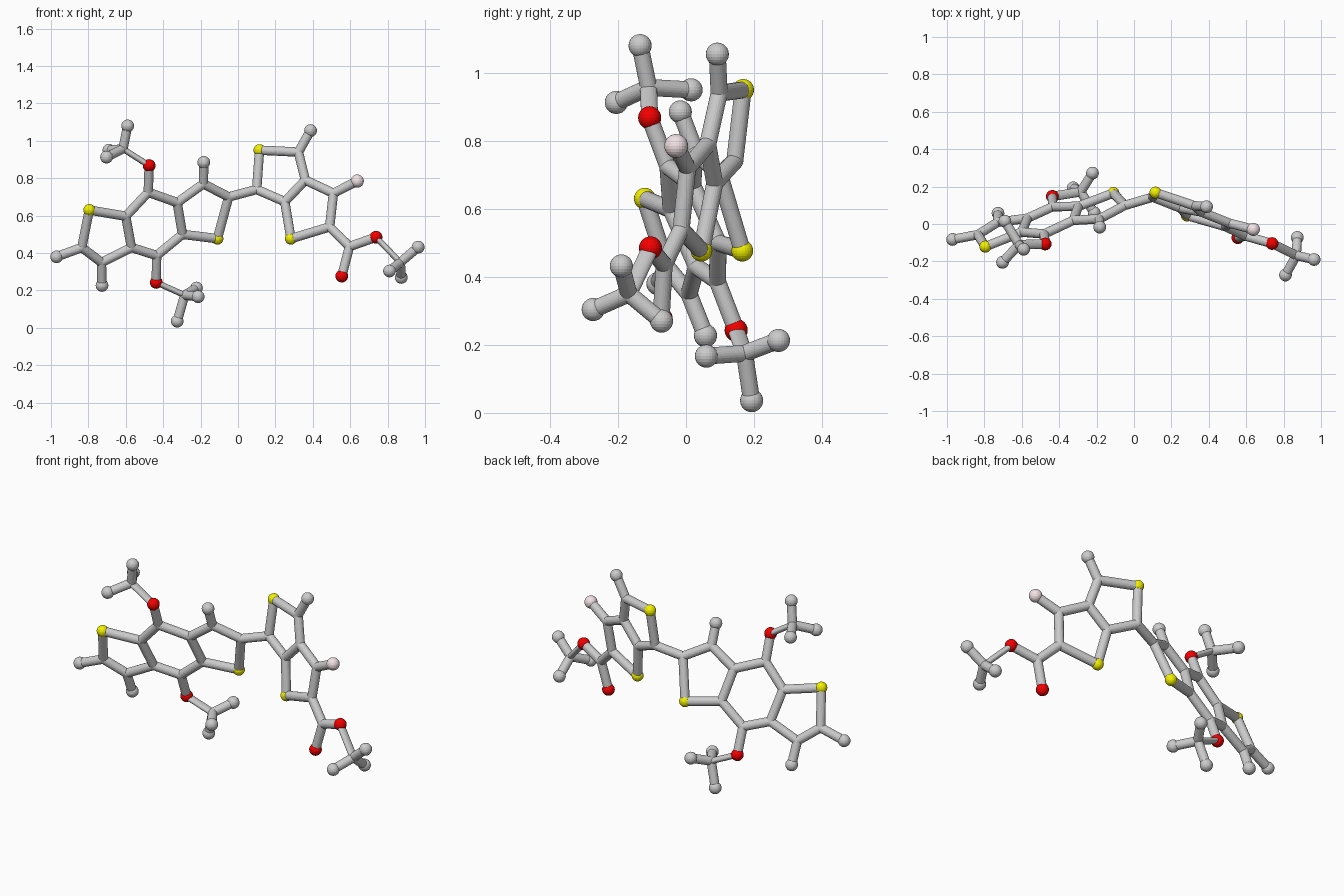
import bpy, bmesh
from mathutils import Matrix, Vector

if "Cube" in bpy.data.objects:
    bpy.data.objects.remove(bpy.data.objects["Cube"])

STICK = 0.025


def plane_a(x, z):      # tilt of the left, three-ring half
    return Vector((x, 0.02 + 0.332 * (x + 0.455) - 0.387 * (z - 0.557), z))


def plane_b(x, z):      # tilt of the right, two-ring half
    return Vector((x, 0.168 - 0.332 * (x - 0.115) + 0.141 * (z - 0.95), z))


def material(name, rgb):
    m = bpy.data.materials.new(name)
    m.diffuse_color = (*rgb, 1)
    m.use_nodes = True
    m.node_tree.nodes["Principled BSDF"].inputs["Base Color"].default_value = m.diffuse_color
    return m


def finish(bm, name, mat=None):
    me = bpy.data.meshes.new(name)
    bm.to_mesh(me)
    bm.free()
    ob = bpy.data.objects.new(name, me)
    bpy.context.collection.objects.link(ob)
    if mat:
        me.materials.append(mat)
    return ob


def ball(bm, p, r):
    bmesh.ops.create_uvsphere(bm, u_segments=24, v_segments=12, radius=r,
                              matrix=Matrix.Translation(p))


def stick(bm, a, b, thin=STICK):
    # thin squashes the section in the front plane, keeping its depth
    z = (b - a).normalized()
    x = Vector((0, 1, 0)).cross(z).normalized()
    y = z.cross(x)
    rot = Matrix((x, y, z)).transposed().to_4x4()
    m = Matrix.Translation((a + b) / 2) @ rot @ Matrix.Diagonal((thin / STICK, 1, 1, 1))
    bmesh.ops.create_cone(bm, cap_ends=True, segments=24, radius1=STICK, radius2=STICK,
                          depth=(b - a).length, matrix=m)


def skeleton(name, pts, bonds):
    bm = bmesh.new()
    for a, b in bonds:
        stick(bm, pts[a], pts[b])
    for k in set("".join(a + b for a, b in bonds)):
        ball(bm, pts[k], STICK)
    finish(bm, name)


def balls(name, centres, r, mat=None):
    for i, c in enumerate(centres):
        bm = bmesh.new()
        ball(bm, c, r)
        finish(bm, f"{name}_{i + 1}", mat)


def methyl(name, oxygen, carbon, ends):
    bm = bmesh.new()
    c = Vector(carbon)
    stick(bm, oxygen, c, 0.016)
    ball(bm, c, STICK)
    for e in map(Vector, ends):
        stick(bm, c, e)
        ball(bm, e, 0.034)
    finish(bm, name)


yellow = material("yellow", (0.9, 0.88, 0.0))
red = material("red", (0.9, 0.0, 0.0))
pink = material("pink", (0.9, 0.77, 0.79))

# Left half: three fused rings (s,t sulphur; o,p oxygen; h,i,j end atoms)
L = {k: plane_a(*v) for k, v in dict(
    s=(-0.795, 0.63), a=(-0.835, 0.43), b=(-0.73, 0.35), c=(-0.57, 0.43), d=(-0.60, 0.597),
    e=(-0.48, 0.725), f=(-0.325, 0.67), g=(-0.297, 0.50), k=(-0.435, 0.387),
    l=(-0.185, 0.77), m=(-0.05, 0.70), t=(-0.11, 0.477),
    o=(-0.475, 0.868), p=(-0.437, 0.243),
    h=(-0.97, 0.38), i=(-0.727, 0.227), j=(-0.183, 0.885)).items()}

# Right half: two fused rings with the ester group
R = {k: plane_b(*v) for k, v in dict(
    s=(0.115, 0.95), a=(0.10, 0.74), b=(0.25, 0.675), c=(0.36, 0.79), d=(0.323, 0.94),
    e=(0.51, 0.72), f=(0.49, 0.54), t=(0.283, 0.477), g=(0.596, 0.435),
    o=(0.555, 0.277), p=(0.738, 0.485), h=(0.388, 1.055), w=(0.638, 0.785)).items()}

skeleton("left_ring_system", L, ["sa", "ab", "bc", "cd", "ds", "de", "ef", "fg", "gk", "kc",
                                 "fl", "lm", "mt", "tg", "eo", "kp", "ah", "bi", "lj"])
skeleton("right_ring_system", R, ["sa", "ab", "bc", "cd", "ds", "ce", "ef", "ft", "tb",
                                  "fg", "go", "gp", "dh", "ew"])
skeleton("linking_bond", {"x": L["m"], "y": R["a"]}, ["xy"])

# Coloured atoms and grey end atoms
balls("sulphur_atom", [L["s"], L["t"], R["s"], R["t"]], 0.032, yellow)
balls("oxygen_atom", [L["o"], L["p"], R["o"], R["p"]], 0.034, red)
balls("fluorine_atom", [R["w"]], 0.035, pink)
balls("end_atom", [L["h"], L["i"], L["j"], R["h"]], 0.034)

# Methyl groups hanging off the oxygens
methyl("upper_methyl_group", L["o"], (-0.615, -0.11, 0.957),
       [(-0.59, -0.135, 1.08), (-0.703, -0.205, 0.913), (-0.69, 0.015, 0.95)])
methyl("lower_methyl_group", L["p"], (-0.285, 0.172, 0.175),
       [(-0.325, 0.193, 0.036), (-0.213, 0.06, 0.167), (-0.222, 0.272, 0.213)])
methyl("ester_methyl_group", R["p"], (0.868, -0.168, 0.35),
       [(0.963, -0.19, 0.432), (0.81, -0.273, 0.304), (0.873, -0.072, 0.27)])
